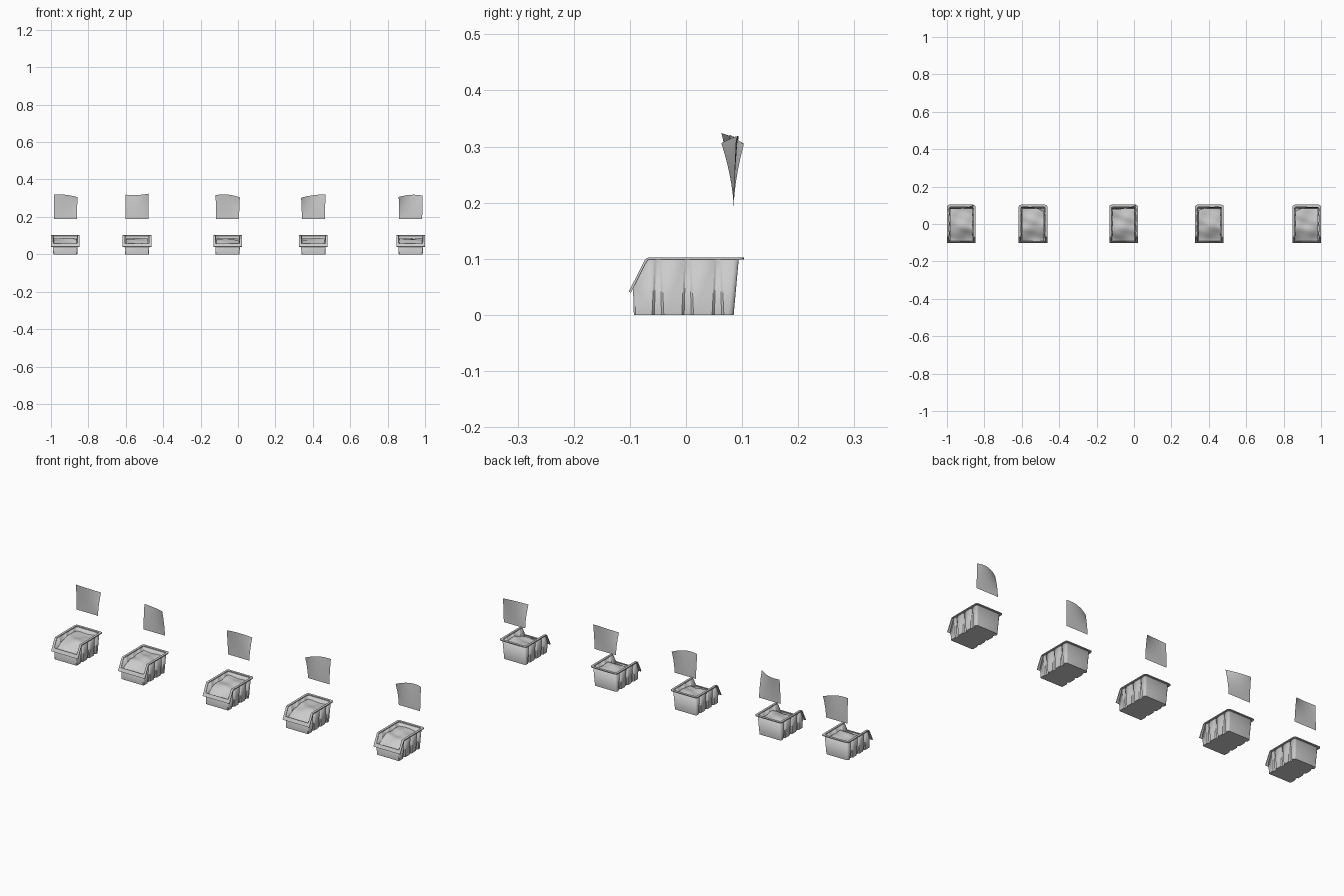
import bpy, bmesh, math, random
from mathutils import Vector

if "Cube" in bpy.data.objects:
    bpy.data.objects.remove(bpy.data.objects["Cube"])

random.seed(4)
CENTRES = [-0.9235, -0.54, -0.0555, 0.403, 0.9235]


def finish(name, bm, x, angle=30):
    me = bpy.data.meshes.new(name)
    bm.to_mesh(me)
    bm.free()
    ob = bpy.data.objects.new(name, me)
    bpy.context.collection.objects.link(ob)
    ob.location.x = x
    bpy.ops.object.select_all(action='DESELECT')
    ob.select_set(True)
    bpy.context.view_layer.objects.active = ob
    bpy.ops.object.shade_smooth_by_angle(angle=math.radians(angle))
    return ob


def mirrored(half):
    # right half runs front to back; append its mirror image running back to front
    return half + [(-x, y) for x, y in reversed(half)]


def corner(cx, cy, r, n=4):
    return [(cx - r + r * math.cos(a), cy - r + r * math.sin(a))
            for a in (math.pi / 2 * i / n for i in range(n + 1))]


def wall_outline(z):
    # tapered plan with three inward grooves per side
    t = z / 0.1
    w, f, b = 0.064 + 0.004 * t, -0.093 - 0.003 * t, 0.085 + 0.009 * t
    hw, d = 0.0105 - 0.0045 * t, 0.006 - 0.003 * t
    half = [(w - 0.003, f), (w, f + 0.003)]
    for c in (-0.05, 0.003, 0.057):
        half += [(w, c - hw), (w - d, c - hw * 0.6), (w - d, c + hw * 0.6), (w, c + hw)]
    return mirrored(half + corner(w, b, 0.01))


def make_bin(x):
    # walls and floor
    bm = bmesh.new()
    low = [bm.verts.new((px, py, 0)) for px, py in wall_outline(0)]
    top = [bm.verts.new((px, py, 0.1)) for px, py in wall_outline(0.1)]
    n = len(low)
    for i in range(n):
        j = (i + 1) % n
        bm.faces.new((low[i], low[j], top[j], top[i]))
    bm.faces.new(low[::-1])
    # sloping cut across the front opening
    bmesh.ops.bisect_plane(bm, geom=bm.verts[:] + bm.edges[:] + bm.faces[:],
                           plane_co=(0, -0.1025, 0.040), plane_no=(0, -0.063, 0.034),
                           clear_outer=True)
    ob = finish("bin_body", bm, x)
    m = ob.modifiers.new("thickness", 'SOLIDIFY')
    m.thickness = 0.003
    m.offset = -1


RIM = [(-0.102, 0.0415), (-0.076, 0.093), (-0.0735, 0.0975), (-0.0705, 0.101), (-0.066, 0.1025), (0.2, 0.1025)]


def rim_z(y):
    for (y0, z0), (y1, z1) in zip(RIM, RIM[1:]):
        if y <= y1:
            return z0 + (z1 - z0) * (y - y0) / (y1 - y0)


def rim_normal(y):
    s = (rim_z(y + 0.002) - rim_z(y - 0.002)) / 0.004
    return Vector((0, -s, 1)).normalized()


def make_rim(x):
    # flange following the opening: level at the sides and back, sloping at the front
    ys = [p[0] for p in RIM[1:5]]
    outer = mirrored([(0.0765, RIM[0][0])] + [(0.0765, y) for y in ys] + corner(0.0765, 0.103, 0.012))
    inner = mirrored([(0.0645, -0.0935)] + [(0.065, y) for y in ys] + corner(0.065, 0.0905, 0.008))
    bm = bmesh.new()
    rings = []
    for outline, t in ((inner, 0), (outer, 0), (outer, 0.0042), (inner, 0.0042)):
        rings.append([bm.verts.new(Vector((px, py, rim_z(py))) - rim_normal(py) * t)
                      for px, py in outline])
    n = len(outer)
    for a in range(4):
        p, q = rings[a], rings[(a + 1) % 4]
        for i in range(n):
            j = (i + 1) % n
            bm.faces.new((p[i], q[i], q[j], p[j]))
    bmesh.ops.recalc_face_normals(bm, faces=bm.faces)
    finish("bin_rim", bm, x)


def surface(name, x, fn, nu=16, nv=20):
    bm = bmesh.new()
    g = [[bm.verts.new(fn(i / nu, j / nv)) for i in range(nu + 1)] for j in range(nv + 1)]
    for j in range(nv):
        for i in range(nu):
            bm.faces.new((g[j][i], g[j][i + 1], g[j + 1][i + 1], g[j + 1][i]))
    finish(name, bm, x, 60)


def smooth(t):
    t = max(0, min(1, t))
    return t * t * (3 - 2 * t)


def make_contents(x):
    # soft heap rising from the front lip to the back
    p = [random.uniform(0, 6.28) for _ in range(4)]

    def fn(u, v):
        px, py = -0.059 + 0.118 * u, -0.091 + 0.175 * v
        z = 0.047 + 0.035 * smooth((py + 0.1) / 0.085)
        z += 0.0025 * math.sin(55 * py + 25 * px + p[0]) + 0.002 * math.sin(60 * px - 35 * py + p[1])
        z += 0.0012 * math.sin(110 * py + 40 * px + p[2])
        return px, py, z
    surface("bin_contents", x, fn)


def quad(c, u):
    # parabola through left, middle and right values
    l, m, r = c
    return l * (1 - u) * (1 - 2 * u) + 4 * m * u * (1 - u) + r * u * (2 * u - 1)


# top-edge bends of each sheet: y offsets, z offsets, x offset at left and right
BENDS = [((-0.004, -0.003, 0.018), (0.004, 0.002, -0.011), (0, 0.005)),
         ((0.008, 0.003, -0.022), (0.003, 0.001, 0.008), (0, 0.0)),
         ((-0.006, -0.004, 0.018), (0.0, 0.003, -0.012), (-0.003, 0.004)),
         ((-0.018, 0.004, 0.006), (-0.014, 0.0, 0.003), (-0.004, 0.004)),
         ((-0.022, 0.004, 0.004), (-0.010, 0.002, -0.002), (-0.003, 0.002))]


def make_sheet(x, bend):
    # curling sheet floating above the back of the bin
    by, bz, bx = bend

    def fn(u, v):
        k = v ** 1.6
        px = -0.0615 + 0.123 * u + k * (bx[0] * (1 - u) + bx[1] * u)
        return px, 0.085 + k * quad(by, u), 0.19 + 0.126 * v + k * quad(bz, u)
    surface("sheet", x, fn)


for cx, bend in zip(CENTRES, BENDS):
    make_bin(cx)
    make_rim(cx)
    make_contents(cx)
    make_sheet(cx, bend)
